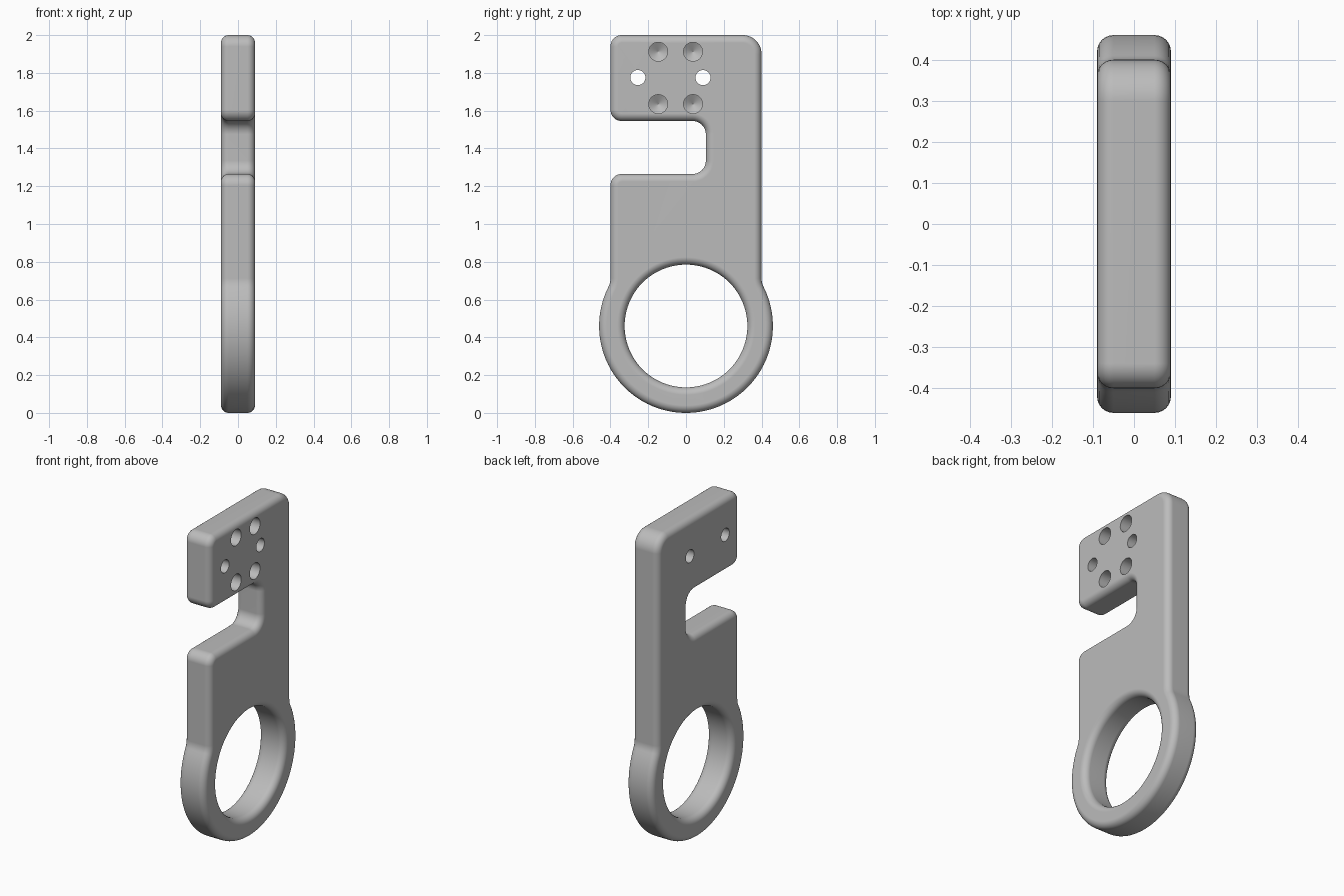
import bpy, bmesh
from math import sin, cos, pi, sqrt, atan2
from mathutils import Vector

cube = bpy.data.objects.get("Cube")
if cube:
    bpy.data.objects.remove(cube)

HALF = 0.09        # half thickness along x
EDGE = 0.04        # rounding of the edges
RING_R, BORE_R, RING_Z = 0.46, 0.325, 0.46
SIDE = 0.4         # half width of the plate

grey = bpy.data.materials.new("grey_plastic")
grey.use_nodes = True
grey.diffuse_color = (0.5, 0.5, 0.5, 1)
grey.node_tree.nodes["Principled BSDF"].inputs["Base Color"].default_value = (0.5, 0.5, 0.5, 1)


def arc(cy, cz, r, a0, a1, n):
    return [Vector((cy + r * cos(a0 + (a1 - a0) * i / n),
                    cz + r * sin(a0 + (a1 - a0) * i / n))) for i in range(n + 1)]


def inset(loop, d):
    """Offset a counter-clockwise outline inwards by d."""
    out = []
    for i, p in enumerate(loop):
        e1 = (p - loop[i - 1]).normalized()
        e2 = (loop[(i + 1) % len(loop)] - p).normalized()
        n1, n2 = Vector((-e1.y, e1.x)), Vector((-e2.y, e2.x))
        out.append(p + (n1 + n2) * d / (1 + n1.dot(n2)))
    return out


def skin(name, layers):
    """Closed solid from (x, outline) layers stacked along x."""
    bm = bmesh.new()
    rings = [[bm.verts.new((x, p.x, p.y)) for p in loop] for x, loop in layers]
    n = len(rings[0])
    for a, b in zip(rings, rings[1:]):
        for i in range(n):
            j = (i + 1) % n
            bm.faces.new((a[i], a[j], b[j], b[i]))
    bm.faces.new(rings[0][::-1])
    bm.faces.new(rings[-1])
    bmesh.ops.recalc_face_normals(bm, faces=bm.faces)
    me = bpy.data.meshes.new(name)
    bm.to_mesh(me)
    bm.free()
    ob = bpy.data.objects.new(name, me)
    bpy.context.collection.objects.link(ob)
    me.materials.append(grey)
    return ob


def lathe(name, y, z, profile, n):
    """Turned solid about an axis along x, from (x, radius) pairs."""
    return skin(name, [(x, arc(y, z, r, 0, 2 * pi, n)[:-1]) for x, r in profile])


# Outline: ring, blended into the plate, with a slot open to the front
blend = 0.1
bz = RING_Z + sqrt((RING_R + blend) ** 2 - (SIDE + blend) ** 2)
t = atan2(bz - RING_Z, SIDE + blend)
outline = arc(0, RING_Z, RING_R, -pi - t, t, 96)
outline += arc(SIDE + blend, bz, blend, pi + t, pi, 6)[1:]
outline += arc(0.3, 1.9, 0.1, 0, pi / 2, 12)
outline += arc(-0.34, 1.94, 0.06, pi / 2, pi, 10)
outline += arc(-0.34, 1.605, 0.06, pi, 1.5 * pi, 10)
outline += arc(0.035, 1.475, 0.07, pi / 2, 0, 10)
outline += arc(0.035, 1.335, 0.07, 0, -pi / 2, 10)
outline += arc(-0.34, 1.205, 0.06, pi / 2, pi, 10)
outline += arc(-SIDE - blend, bz, blend, 0, -t, 6)[:-1]

# Rounded plate: (x, depth of inset) steps through the edge rounding
steps = 6
quarter = [(HALF - EDGE + EDGE * sin(a), EDGE * (1 - cos(a)))
           for a in (i * pi / 2 / steps for i in range(steps + 1))]
section = [(-x, d) for x, d in reversed(quarter)] + quarter
plate = skin("hook_plate", [(x, inset(outline, d)) for x, d in section])

# Cutters: flared bore, two through holes, four blind drilled holes
bore = [(-0.15, BORE_R + EDGE)] + [(x, BORE_R + d) for x, d in section] + [(0.15, BORE_R + EDGE)]
cutters = [lathe("bore_cutter", 0, RING_Z, bore, 96)]
for y in (-0.255, 0.09):
    cutters.append(lathe("through_hole_cutter", y, 1.775, [(-0.15, 0.04), (0.15, 0.04)], 32))
for y in (-0.147, 0.037):
    for z in (1.635, 1.912):
        cutters.append(lathe("blind_hole_cutter", y, z,
                             [(-0.04, 0.001), (-0.01, 0.05), (0.15, 0.05)], 32))

bpy.context.view_layer.objects.active = plate
for cutter in cutters:
    mod = plate.modifiers.new("cut", 'BOOLEAN')
    mod.operation = 'DIFFERENCE'
    mod.solver = 'EXACT'
    mod.object = cutter
    bpy.ops.object.modifier_apply(modifier=mod.name)
for cutter in cutters:
    bpy.data.objects.remove(cutter)

# Smooth rounded edges, flat broad faces
bpy.ops.object.select_all(action='DESELECT')
plate.select_set(True)
bpy.ops.object.shade_smooth_by_angle(angle=pi / 6)
weighted = plate.modifiers.new("weighted_normals", 'WEIGHTED_NORMAL')
weighted.keep_sharp = True
